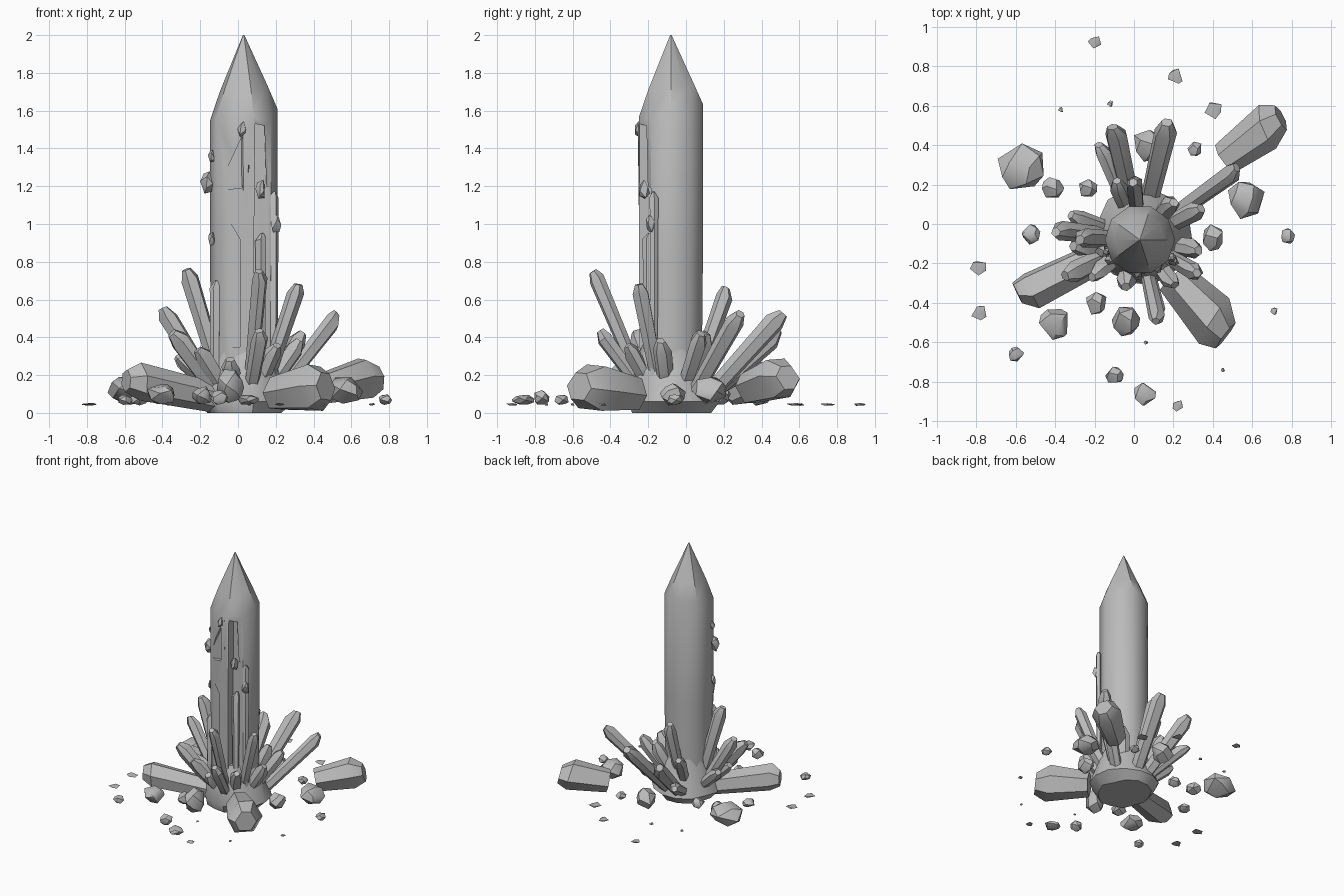
import bpy, bmesh, math, random
from mathutils import Vector

random.seed(7)
cube = bpy.data.objects.get("Cube")
if cube:
    bpy.data.objects.remove(cube, do_unlink=True)

stone = bpy.data.materials.new("crystal_grey")
stone.use_nodes = True
GREY = (0.5, 0.5, 0.5, 1)
stone.diffuse_color = GREY
stone.node_tree.nodes["Principled BSDF"].inputs["Base Color"].default_value = GREY

CENTRE = Vector((0.03, -0.08, 0))


def finish(name, bm, angle=35):
    """Turn a bmesh into an object, smooth except along sharp edges."""
    bmesh.ops.recalc_face_normals(bm, faces=bm.faces)
    mesh = bpy.data.meshes.new(name)
    bm.to_mesh(mesh)
    bm.free()
    mesh.materials.append(stone)
    mesh.shade_smooth()
    mesh.set_sharp_from_angle(angle=math.radians(angle))
    obj = bpy.data.objects.new(name, mesh)
    bpy.context.collection.objects.link(obj)
    return obj


def loft(bm, rings):
    """Skin a list of equal vertex rings and cap both ends."""
    for low, high in zip(rings, rings[1:]):
        n = len(low)
        for i in range(n):
            j = (i + 1) % n
            bm.faces.new((low[i], low[j], high[j], high[i]))
    bm.faces.new(rings[0][::-1])
    bm.faces.new(rings[-1])


def crystal(name, start, tip, radius, sides=6, blunt=0.5, foot=0.8, cap=1.1):
    """Prism from start to tip with a bevelled, slightly skewed end."""
    bm = bmesh.new()
    axis = tip - start
    length = axis.length
    turn = axis.to_track_quat("Z", "Y")
    spin = random.uniform(0, math.tau)
    lean = Vector((random.uniform(-1, 1), random.uniform(-1, 1), 0)) * radius * 0.25
    skew = random.uniform(0, math.tau)
    shoulder = max(length - radius * cap, length * 0.5)
    angles = [spin + (i + random.uniform(-0.15, 0.15)) * math.tau / sides for i in range(sides)]
    rings = []
    for height, scale, shift, wave in ((0, foot, 0, 0), (shoulder, 1, 0, 0.25), (length, blunt, 1, 0.1)):
        ring = []
        for a in angles:
            p = Vector((math.cos(a), math.sin(a), 0)) * radius * scale + lean * shift
            p.z = height + math.cos(a - skew) * radius * wave
            ring.append(bm.verts.new(start + turn @ p))
        rings.append(ring)
    loft(bm, rings)
    return finish(name, bm)


def rock(name, centre, size, count=16):
    """Convex boulder from scattered points."""
    bm = bmesh.new()
    for i in range(count):
        z = 1 - 2 * (i + 0.5) / count
        a = i * 2.4 + random.uniform(-0.4, 0.4)
        flat = math.sqrt(1 - z * z)
        p = Vector((flat * math.cos(a), flat * math.sin(a), z)) * random.uniform(0.9, 1.1)
        bm.verts.new(Vector(centre) + Vector([p[k] * size[k] for k in range(3)]))
    hull = bmesh.ops.convex_hull(bm, input=bm.verts)
    loose = [v for v in hull["geom_interior"] if isinstance(v, bmesh.types.BMVert)]
    bmesh.ops.delete(bm, geom=loose, context="VERTS")
    return finish(name, bm)


# Main column: many-sided shaft, uneven shoulder and a sharp point
SIDES = 10
bm = bmesh.new()
rings = []
for radius, height, wave in ((0.17, 0.02, 0), (0.178, 0.8, 0), (0.178, 1.58, 0.04), (0.125, 1.72, 0.02), (0.004, 2, 0)):
    ring = []
    for i in range(SIDES):
        a = i * math.tau / SIDES
        rise = wave * math.sin(a + 0.4) + wave * 0.4 * (-1) ** i
        ring.append(bm.verts.new(CENTRE + Vector((math.cos(a) * radius, math.sin(a) * radius, height + rise))))
    rings.append(ring)
loft(bm, rings)
column = finish("main_column", bm, 40)


# Broken recesses in the front of the column
def carve(outline, back):
    bm = bmesh.new()
    rings = [[bm.verts.new((x, y, z)) for x, z in outline] for y in (-0.4, back)]
    loft(bm, rings)
    cutter = finish("recess_cutter", bm)
    cutter.hide_render = True
    mod = column.modifiers.new("recess", "BOOLEAN")
    mod.operation = "DIFFERENCE"
    mod.solver = "EXACT"
    mod.object = cutter
    bpy.context.view_layer.objects.active = column
    bpy.ops.object.modifier_apply(modifier=mod.name)
    bpy.data.objects.remove(cutter, do_unlink=True)


carve([(0.08, 0.3), (0.26, 0.3), (0.26, 1.15), (0.15, 1.2), (0.14, 1.52), (0.09, 1.53)], -0.185)
carve([(-0.11, 1.18), (0.02, 1.19), (0.06, 1.3), (0.02, 1.46)], -0.222)
carve([(-0.12, 0.35), (0.01, 0.35), (0.01, 0.92), (-0.12, 1.14)], -0.232)
column.data.set_sharp_from_angle(angle=math.radians(40))

# Slivers and chips clinging to the broken front
for x, y, low, high, r in ((0.19, -0.17, 0.2, 1.17, 0.025), (0.12, -0.2, 0.25, 0.95, 0.03),
                           (0.04, -0.235, 1.1, 1.54, 0.024), (-0.12, -0.18, 0.2, 0.7, 0.03)):
    crystal("column_sliver", Vector((x, y, low)), Vector((x, y, high)), r, 5, 0.3)
for x, y, z, r in ((-0.165, -0.14, 1.22, 0.035), (0.2, -0.19, 1, 0.028), (0.02, -0.25, 1.5, 0.025),
                   (0.12, -0.22, 1.18, 0.03), (-0.14, -0.15, 0.92, 0.02), (-0.14, -0.14, 1.36, 0.02)):
    rock("column_chip", (x, y, z), (r, r, r * 1.9), 10)

# Rough foot that ties the cluster together
bm = bmesh.new()
rings = []
for radius, height in ((0.2, 0), (0.25, 0.06), (0.2, 0.22), (0.15, 0.36)):
    rings.append([])
    for i in range(14):
        a = i * math.tau / 14
        r = radius * random.uniform(0.88, 1.1)
        rings[-1].append(bm.verts.new(CENTRE + Vector((math.cos(a) * r, math.sin(a) * r, height))))
loft(bm, rings)
finish("cluster_foot", bm)

# Radiating crystals: tip position and radius
TIPS = {
    "long_crystal": ((0.53, 0.28, 0.52, 0.05), (0.17, 0.51, 0.53, 0.058), (-0.1, 0.5, 0.44, 0.058),
                     (-0.27, -0.07, 0.76, 0.05), (0.12, -0.49, 0.75, 0.042), (0.32, -0.25, 0.68, 0.045),
                     (0.0, 0.22, 0.66, 0.045), (-0.4, -0.03, 0.55, 0.05), (-0.34, -0.26, 0.43, 0.055)),
    "short_crystal": ((0.12, -0.46, 0.43, 0.045), (0.34, 0.08, 0.42, 0.05), (0.33, -0.13, 0.38, 0.05),
                      (0.2, -0.31, 0.36, 0.045), (-0.21, -0.26, 0.34, 0.05), (-0.17, 0.4, 0.27, 0.045),
                      (-0.09, 0.21, 0.4, 0.045), (-0.32, 0.04, 0.3, 0.045), (0.2, 0.12, 0.42, 0.05),
                      (-0.05, -0.32, 0.28, 0.05), (-0.3, -0.12, 0.3, 0.05)),
}
for name, rows in TIPS.items():
    for x, y, z, r in rows:
        tip = Vector((x, y, z))
        start = CENTRE.lerp(Vector((x, y, 0)), 0.3)
        start.z = 0.07
        crystal(name, start, tip, r)

# Heavy blocks lying around the cluster
for start, tip, r, foot in (((0.46, 0.33, 0.13), (0.74, 0.54, 0.2), 0.115, 0.75),
                            ((0.2, -0.27, 0.1), (0.47, -0.56, 0.14), 0.135, 0.7),
                            ((-0.12, -0.14, 0.08), (-0.58, -0.37, 0.18), 0.1, 0.8)):
    crystal("fallen_block", Vector(start), Vector(tip), r, 6, 0.6, foot, 0.7)

# Loose boulders: plan position, radius and half height
for x, y, r, h in ((-0.57, 0.29, 0.12, 0.085), (0.57, 0.13, 0.1, 0.08), (0.07, 0.4, 0.08, 0.08),
                   (-0.4, -0.5, 0.085, 0.06), (-0.04, -0.49, 0.08, 0.1), (-0.19, -0.4, 0.06, 0.05),
                   (0.4, -0.07, 0.065, 0.06), (0.31, 0.38, 0.04, 0.03), (-0.6, -0.66, 0.04, 0.03),
                   (-0.1, -0.77, 0.05, 0.04), (0.05, -0.86, 0.06, 0.03), (0.78, -0.06, 0.04, 0.03),
                   (-0.23, 0.18, 0.05, 0.04), (-0.41, 0.18, 0.06, 0.05), (-0.52, -0.05, 0.05, 0.03)):
    rock("boulder", (x, y, 0.04 + h), (r, r, h))

# Thin shards scattered on the ground
for x, y, r in ((-0.2, 0.92, 0.035), (0.21, 0.75, 0.045), (0.4, 0.58, 0.05), (-0.79, -0.22, 0.045),
                (-0.78, -0.45, 0.045), (0.22, -0.92, 0.03), (-0.12, 0.61, 0.018), (-0.37, 0.58, 0.015),
                (0.45, -0.74, 0.012), (0.71, -0.44, 0.022), (0.06, -0.6, 0.012)):
    rock("ground_shard", (x, y, 0.045), (r, r, 0.008), 8)
